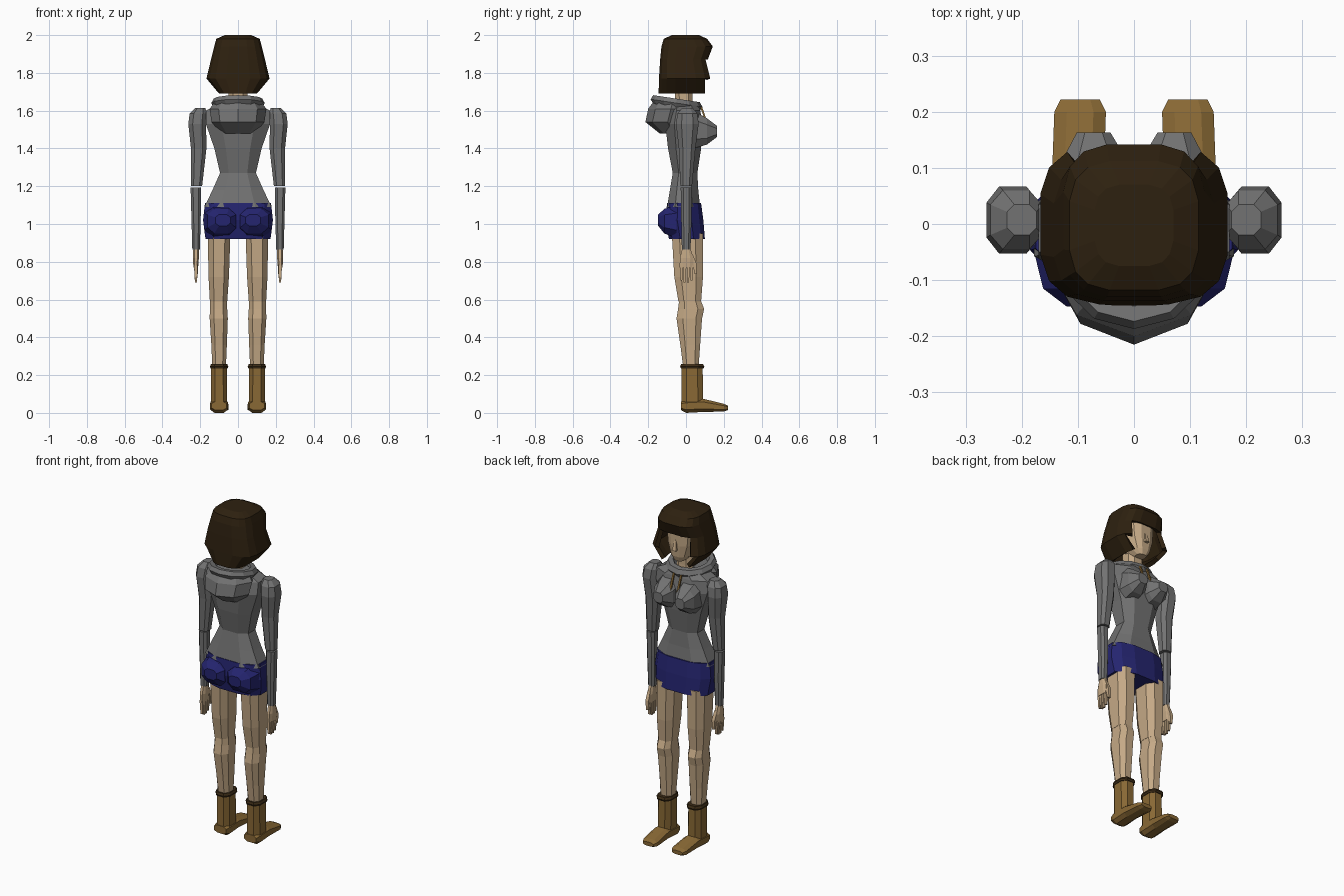
import bpy, bmesh, math
from mathutils import Vector

if "Cube" in bpy.data.objects:
    bpy.data.objects.remove(bpy.data.objects["Cube"], do_unlink=True)


def material(name, red, green, blue):
    mat = bpy.data.materials.new(name)
    mat.use_nodes = True
    colour = (red, green, blue, 1)
    mat.diffuse_color = colour
    mat.node_tree.nodes["Principled BSDF"].inputs["Base Color"].default_value = colour
    return mat


skin = material("skin", .56, .40, .24)
brown_hair = material("dark brown hair", .027, .015, .005)
grey_cloth = material("grey cloth", .17, .17, .17)
blue_cloth = material("navy cloth", .018, .018, .16)
tan_leather = material("tan leather", .25, .14, .035)
dark_leather = material("dark leather", .045, .025, .008)


def outline(sides, power, turn):
    """Unit rounded-square outline touching -1 and 1 on both axes."""
    angles = [(i + turn) * math.tau / sides for i in range(sides)]
    peak = max(abs(math.cos(a)) for a in angles)

    def soften(value):
        return math.copysign(abs(value / peak) ** power, value)
    return [(soften(math.cos(a)), soften(math.sin(a))) for a in angles]


def loft(name, mat, sections, side=1, sides=8, power=.75, turn=.5,
         axis="Z", skip=None, wall=0):
    """Skin over sections of (position, centre x, half width, low, high)."""
    bm = bmesh.new()
    shape = outline(sides, power, turn)
    rings = []
    for pos, cx, half, low, high in sections:
        ring = []
        for u, v in shape:
            x = side * cx + u * half
            other = (low + high) / 2 + v * (high - low) / 2
            ring.append(bm.verts.new((x, other, pos) if axis == "Z" else (x, pos, other)))
        rings.append(ring)
    for lower, upper in zip(rings, rings[1:]):
        for i in range(sides):
            j = (i + 1) % sides
            bm.faces.new((lower[i], lower[j], upper[j], upper[i]))
    bm.faces.new(rings[-1])
    if not wall:
        bm.faces.new(rings[0])
    bmesh.ops.recalc_face_normals(bm, faces=bm.faces)
    if skip:
        gone = [f for f in bm.faces if skip(f.calc_center_median())]
        bmesh.ops.delete(bm, geom=gone, context="FACES")
    return finish(name, mat, bm, wall)


def finish(name, mat, bm, wall=0):
    mesh = bpy.data.meshes.new(name)
    bm.to_mesh(mesh)
    bm.free()
    mesh.materials.append(mat)
    obj = bpy.data.objects.new(name, mesh)
    bpy.context.collection.objects.link(obj)
    if wall:
        mod = obj.modifiers.new("thickness", "SOLIDIFY")
        mod.thickness = wall
        mod.offset = -1
    return obj


def roll(name, mat, centre, rx, ry, tilt, thick, around=12, tube=6):
    """Tilted elliptical ring of cloth; the tilt lowers its +y side."""
    bm = bmesh.new()
    grid = []
    for i in range(around):
        a = i * math.tau / around
        ring = []
        for k in range(tube):
            b = k * math.tau / tube
            out = thick * math.cos(b)
            y = (ry + out) * math.sin(a)
            offset = Vector(((rx + out) * math.cos(a), y, thick * math.sin(b) - tilt * y))
            ring.append(bm.verts.new(Vector(centre) + offset))
        grid.append(ring)
    for i in range(around):
        here, there = grid[i], grid[(i + 1) % around]
        for k in range(tube):
            m = (k + 1) % tube
            bm.faces.new((here[k], there[k], there[m], here[m]))
    bmesh.ops.recalc_face_normals(bm, faces=bm.faces)
    return finish(name, mat, bm)


# Head, nose and neck
loft("head", skin, [(1.70, 0, .03, .02, .085), (1.73, 0, .055, -.05, .095),
                    (1.80, 0, .08, -.09, .1), (1.88, 0, .088, -.1, .1),
                    (1.95, 0, .07, -.08, .08)], sides=12)
loft("nose", skin, [(1.77, 0, .012, .08, .115), (1.83, 0, .007, .08, .102)], sides=4)
loft("neck", skin, [(1.58, 0, .06, -.06, .04), (1.66, 0, .05, -.058, .035),
                    (1.76, 0, .05, -.06, .035)])

# Bobbed hair, open around the face
loft("hair", brown_hair,
     [(1.69, 0, .1, -.145, .142), (1.77, 0, .167, -.143, .142),
      (1.87, 0, .143, -.137, .115), (1.94, 0, .126, -.13, .142),
      (1.98, 0, .115, -.118, .112), (2.0, 0, .07, -.075, .07)],
     sides=16, power=.6, wall=.025,
     skip=lambda c: c.z < 1.9 and c.y > .085 and abs(c.x) < .115)

# Hooded top
loft("hoodie_body", grey_cloth,
     [(1.09, 0, .178, -.1, .075), (1.18, 0, .135, -.085, .065),
      (1.27, 0, .095, -.07, .06), (1.4, 0, .125, -.095, .08),
      (1.53, 0, .17, -.11, .09), (1.6, 0, .17, -.09, .075),
      (1.64, 0, .09, -.08, .06)])
loft("hood_bag", grey_cloth,
     [(1.48, 0, .09, -.14, 0), (1.54, 0, .14, -.215, .02),
      (1.61, 0, .15, -.2, .04), (1.65, 0, .12, -.17, .03)], turn=0, power=1.1)
roll("hood_collar", grey_cloth, (0, -.05, 1.64), .115, .11, .15, .027)

# Shorts
loft("shorts", blue_cloth,
     [(.92, 0, .172, -.09, .1), (1.02, 0, .185, -.11, .092),
      (1.11, 0, .175, -.1, .08)], sides=12)

for side, word in ((1, "left"), (-1, "right")):
    def part(name, mat, sections, **options):
        loft(word + "_" + name, mat, sections, side, **options)

    # Chest, drawstring and seat
    part("chest", grey_cloth,
         [(.04, .07, .068, 1.4, 1.6), (.11, .07, .06, 1.42, 1.56),
          (.163, .072, .03, 1.46, 1.52)], axis="Y")
    part("drawstring", tan_leather,
         [(1.53, .024, .005, .107, .117), (1.62, .024, .005, .075, .085)], sides=4)
    part("seat", blue_cloth,
         [(-.05, .09, .088, .925, 1.1), (-.115, .087, .075, .95, 1.08),
          (-.147, .08, .04, .99, 1.05)], axis="Y")

    # Sleeves
    part("upper_sleeve", grey_cloth,
         [(1.2, .22, .03, -.03, .032), (1.4, .208, .041, -.038, .05),
          (1.53, .216, .047, -.053, .067), (1.585, .21, .046, -.045, .06),
          (1.615, .2, .026, -.02, .035)])
    part("lower_sleeve", grey_cloth,
         [(.865, .222, .02, -.022, .024), (1.05, .222, .025, -.026, .03),
          (1.192, .224, .027, -.028, .03)])

    # Hand with four fingers and a thumb
    part("palm", skin,
         [(.77, .224, .012, -.034, .04), (.82, .223, .016, -.032, .04),
          (.88, .222, .014, -.018, .02)])
    for finger in range(4):
        y = -.024 + finger * .018
        tip = .70 - .01 * (finger in (1, 2))
        part("finger_" + str(finger), skin,
             [(tip, .222, .006, y - .006, y + .004), (.78, .224, .009, y - .008, y + .008)],
             sides=4)
    part("thumb", skin, [(.735, .219, .007, .045, .057), (.79, .22, .01, .036, .056),
                         (.84, .222, .009, .01, .035)], sides=4)

    # Legs, split at the knee
    part("thigh", skin,
         [(.59, .103, .046, -.04, .08), (.72, .102, .054, -.062, .09),
          (.95, .1, .06, -.075, .09)])
    part("shin", skin,
         [(.22, .1, .035, -.012, .065), (.36, .1, .041, -.03, .075),
          (.5, .102, .048, -.05, .085), (.55, .103, .046, -.042, .096),
          (.605, .103, .044, -.035, .075)])

    # Boots
    part("boot_shaft", tan_leather,
         [(.03, .1, .043, -.025, .092), (.24, .1, .042, -.025, .088)])
    part("boot_cuff", dark_leather,
         [(.235, .1, .045, -.027, .092), (.245, .1, .049, -.031, .097),
          (.258, .1, .043, -.026, .09)])
    part("boot_foot", tan_leather,
         [(-.027, .1, .04, .015, .06), (0, .1, .047, 0, .07),
          (.09, .1, .046, .005, .075), (.2, .096, .046, .007, .048),
          (.222, .096, .035, .015, .038)], axis="Y")
